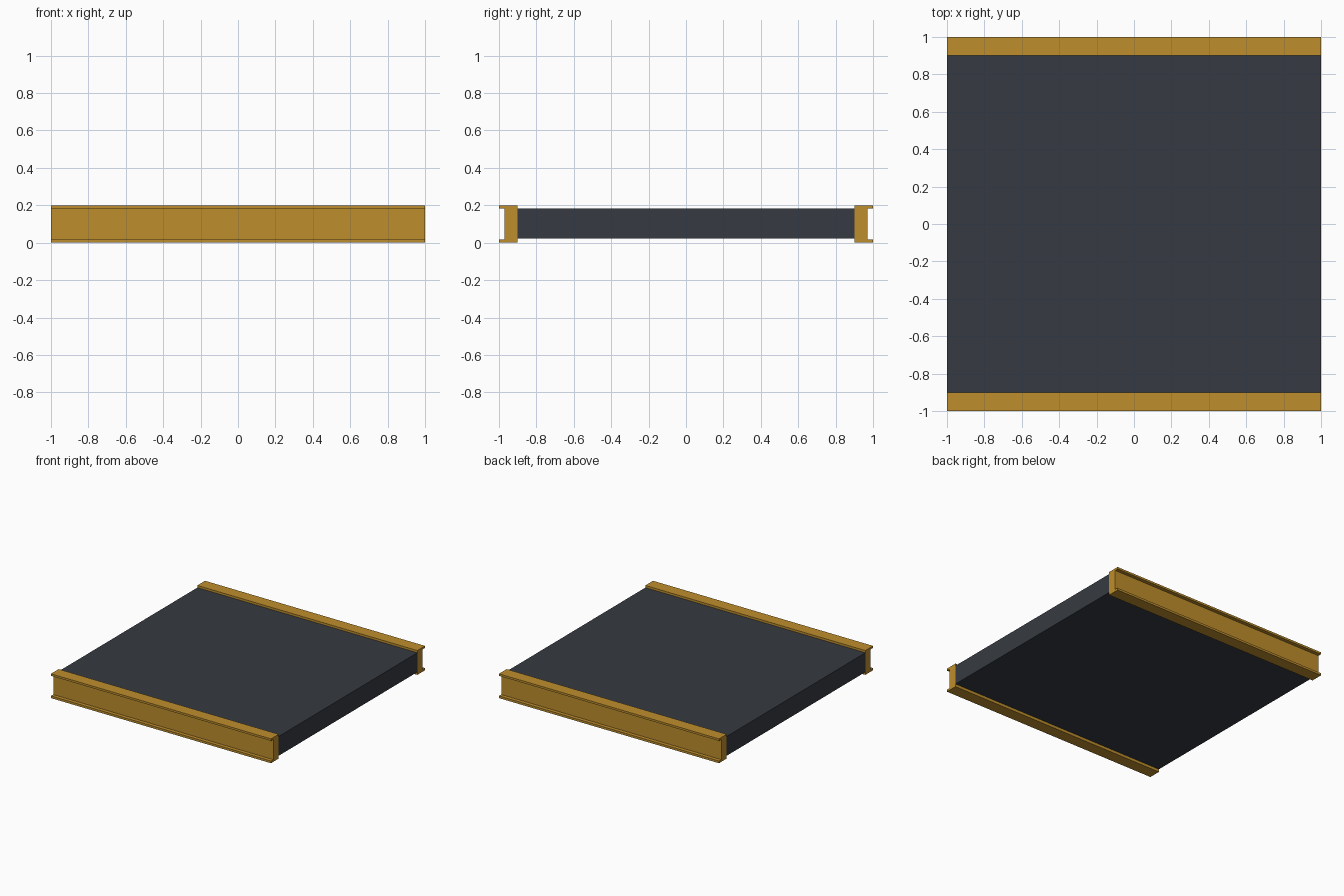
import bpy
import bmesh

if "Cube" in bpy.data.objects:
    bpy.data.objects.remove(bpy.data.objects["Cube"])


def material(name, color):
    m = bpy.data.materials.new(name)
    m.diffuse_color = (*color, 1.0)
    m.use_nodes = True
    m.node_tree.nodes["Principled BSDF"].inputs["Base Color"].default_value = m.diffuse_color
    return m


def extrude_along_x(name, profile, mat, x0=-1.0, x1=1.0):
    """Extrude a closed (y, z) profile along x."""
    bm = bmesh.new()
    face = bm.faces.new([bm.verts.new((x0, y, z)) for y, z in profile])
    ext = bmesh.ops.extrude_face_region(bm, geom=[face])
    verts = [g for g in ext["geom"] if isinstance(g, bmesh.types.BMVert)]
    bmesh.ops.translate(bm, verts=verts, vec=(x1 - x0, 0, 0))
    bmesh.ops.recalc_face_normals(bm, faces=bm.faces)
    mesh = bpy.data.meshes.new(name)
    bm.to_mesh(mesh)
    bm.free()
    mesh.materials.append(mat)
    obj = bpy.data.objects.new(name, mesh)
    bpy.context.collection.objects.link(obj)
    return obj


ochre = material("ochre", (0.515, 0.27, 0.026))
slate = material("dark slate", (0.037, 0.044, 0.054))

# Channel-section side rails, open outwards
rail = [(0.9, 0), (1.0, 0), (1.0, 0.018), (0.97, 0.018),
        (0.97, 0.183), (1.0, 0.183), (1.0, 0.2), (0.9, 0.2)]
for name, side in (("front_rail", -1), ("back_rail", 1)):
    extrude_along_x(name, [(side * y, z) for y, z in rail], ochre)

# Deck slab between the rails
extrude_along_x("deck", [(-0.9, 0.023), (0.9, 0.023), (0.9, 0.182), (-0.9, 0.182)], slate)
